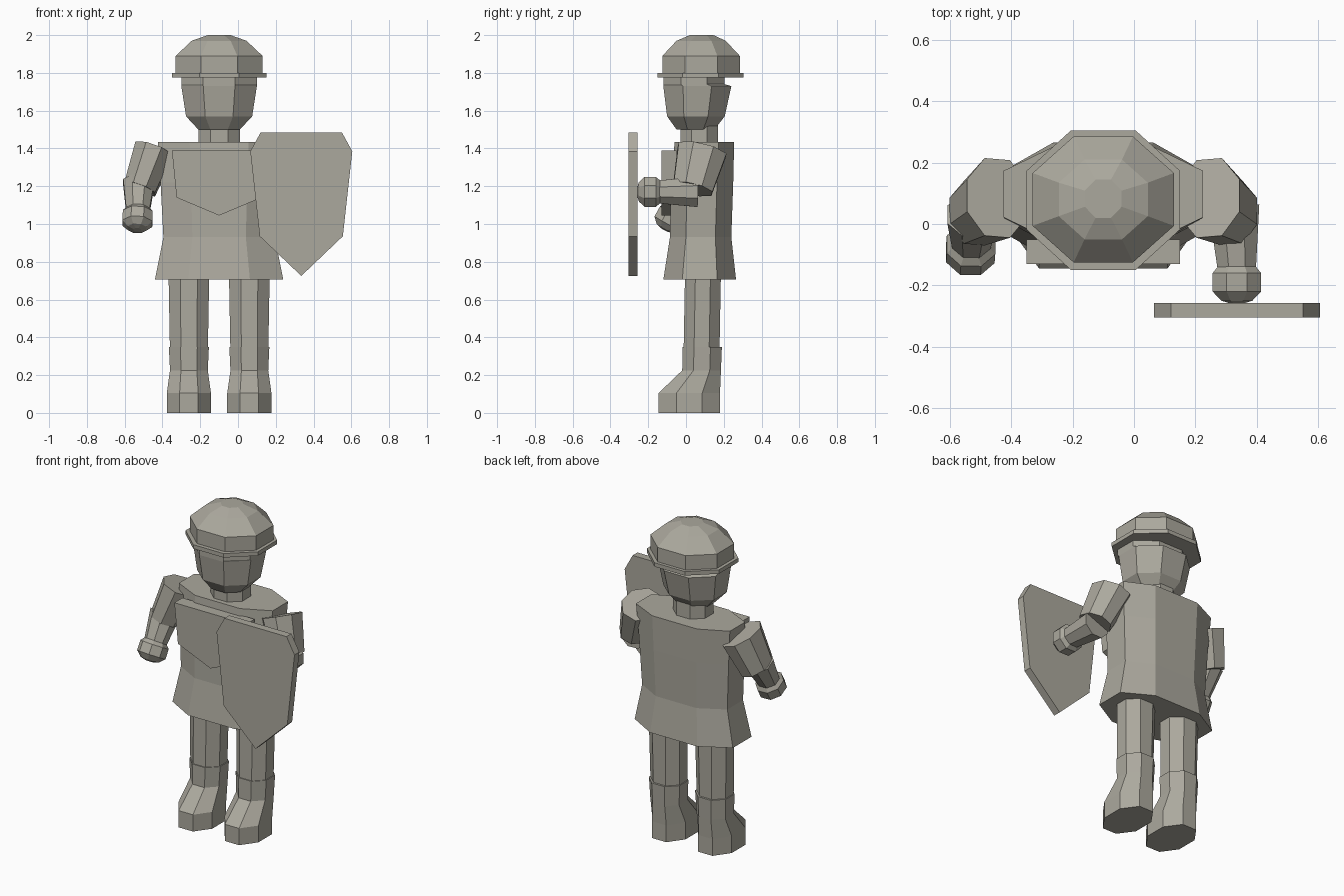
import bpy
from mathutils import Vector

cube = bpy.data.objects.get("Cube")
if cube:
    bpy.data.objects.remove(cube)

# One warm stone grey for the whole figure
stone = bpy.data.materials.new("warm_stone_grey")
stone.use_nodes = True
GREY = (0.41, 0.395, 0.34, 1)
stone.diffuse_color = GREY
stone.node_tree.nodes["Principled BSDF"].inputs["Base Color"].default_value = GREY

MID = -0.1  # the body's centre line


def add_mesh(name, verts, faces):
    mesh = bpy.data.meshes.new(name)
    mesh.from_pydata(verts, [], faces)
    mesh.materials.append(stone)
    obj = bpy.data.objects.new(name, mesh)
    bpy.context.collection.objects.link(obj)
    return obj


def loft(name, rings, axis=(0, 0, 1), corner=0.42):
    """Capped eight-sided tube; each ring is (centre, half width, half depth)."""
    axis = Vector(axis).normalized()
    u = Vector((1, 0, 0))
    u = (u - axis * u.dot(axis)).normalized()
    v = axis.cross(u)
    c = corner
    octagon = [(1, -c), (1, c), (c, 1), (-c, 1), (-1, c), (-1, -c), (-c, -1), (c, -1)]
    verts = [Vector(p) + u * a * ru + v * b * rv for p, ru, rv in rings for a, b in octagon]
    faces = [list(range(7, -1, -1)), [len(verts) - 8 + i for i in range(8)]]
    for r in range(len(rings) - 1):
        for i in range(8):
            j = (i + 1) % 8
            faces.append([r * 8 + i, r * 8 + j, r * 8 + 8 + j, r * 8 + 8 + i])
    return add_mesh(name, verts, faces)


def stack(name, x, levels, corner=0.42):
    """Upright loft from (z, half width, front y, back y)."""
    return loft(name, [((x, (f + b) / 2, z), w, (b - f) / 2) for z, w, f, b in levels],
                corner=corner)


def plate(name, outline, front, back):
    """Flat plate from an x-z outline."""
    n = len(outline)
    verts = [(x, y, z) for y in (front, back) for x, z in outline]
    faces = [list(range(n)), list(range(2 * n - 1, n - 1, -1))]
    faces += [[i, i + n, (i + 1) % n + n, (i + 1) % n] for i in range(n)]
    return add_mesh(name, verts, faces)


def mirrored(half, centre):
    """Complete a symmetric outline whose last point lies on the centre line."""
    pts = [(centre + x, z) for x, z in half]
    return pts + [(centre - x, z) for x, z in reversed(half) if x]


# Tunic, neck, head and helmet
stack("tunic", MID, [(0.705, 0.34, -0.12, 0.265), (0.93, 0.295, -0.085, 0.24),
                     (1.22, 0.31, -0.08, 0.25), (1.435, 0.325, -0.06, 0.255)], 0.48)
stack("neck", MID, [(1.40, 0.11, -0.03, 0.17), (1.54, 0.11, -0.03, 0.17)])
stack("head", MID, [(1.50, 0.11, -0.05, 0.15), (1.57, 0.175, -0.10, 0.205),
                    (1.73, 0.2, -0.12, 0.24), (1.74, 0.2, -0.12, 0.205),
                    (1.79, 0.2, -0.12, 0.205)])
stack("helmet_brim", MID, [(1.775, 0.25, -0.15, 0.305), (1.80, 0.25, -0.15, 0.305)])
stack("helmet_dome", MID, [(1.79, 0.23, -0.125, 0.285), (1.89, 0.23, -0.125, 0.285),
                           (1.97, 0.145, -0.05, 0.21), (2.0, 0.06, 0.02, 0.145)])

# Chest plate and shield
plate("chest_plate", mirrored([(0.25, 1.39), (0.225, 1.14), (0, 1.045)], MID), -0.13, -0.05)
plate("shield", mirrored([(0.215, 1.485), (0.27, 1.385), (0.22, 0.935), (0, 0.725)], 0.335),
      -0.305, -0.257)

# Legs and boots
for side, name in ((-1, "right"), (1, "left")):
    x = MID + side * 0.16
    stack(name + "_leg", x, [(0.2, 0.098, -0.015, 0.175), (0.75, 0.108, -0.005, 0.185)])
    stack(name + "_boot", x, [(0, 0.117, -0.145, 0.18), (0.105, 0.117, -0.145, 0.18),
                              (0.225, 0.1, -0.02, 0.185), (0.35, 0.106, -0.018, 0.19)])


def arm(name, side, wrist, hand, reach):
    shoulder = Vector((MID + side * 0.345, 0.085, 1.39))
    elbow = Vector((MID + side * 0.42, 0.035, 1.185))
    loft(name + "_upper_arm", [(shoulder, 0.104, 0.13), (elbow, 0.086, 0.105)],
         elbow - shoulder)
    start, wrist, hand = Vector(reach), Vector(wrist), Vector(hand)
    loft(name + "_forearm", [(start, 0.083, 0.08), (wrist, 0.062, 0.06)], wrist - start)
    d = (hand - wrist).normalized()
    loft(name + "_hand", [(hand + d * t, r, r) for t, r in
                          ((-0.065, 0.055), (-0.035, 0.079), (0.025, 0.079),
                           (0.055, 0.05), (0.064, 0.02))], d)


# Arms: the left one holds the shield, the right one hangs bent
arm("left", 1, (0.335, -0.15, 1.17), (0.335, -0.195, 1.17), (0.325, 0.06, 1.17))
arm("right", -1, (-0.53, -0.06, 1.07), (-0.532, -0.085, 1.025), (-0.525, 0.03, 1.22))
